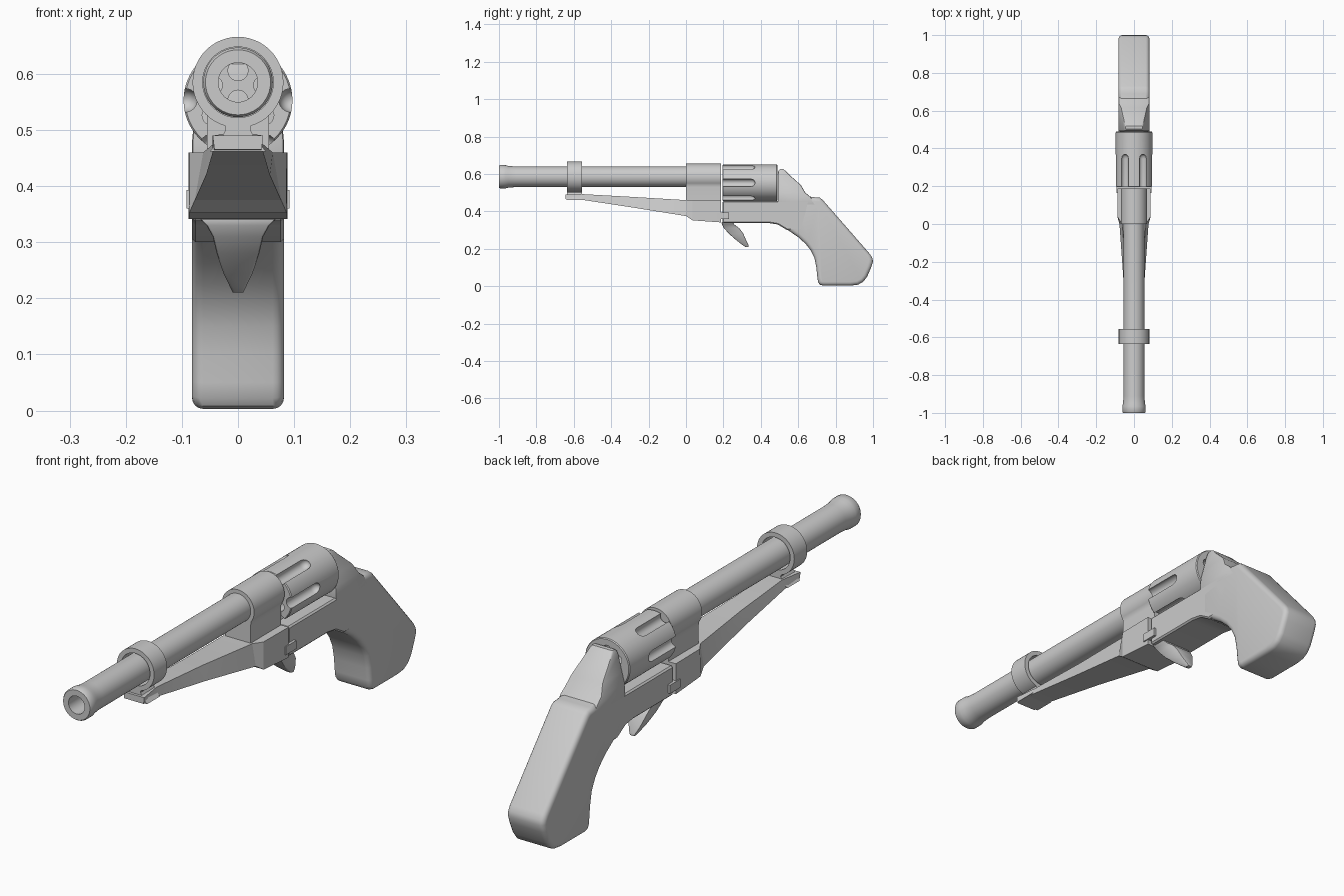
import bpy, bmesh
from math import sin, cos, pi, radians

if "Cube" in bpy.data.objects:
    bpy.data.objects.remove(bpy.data.objects["Cube"])

AX = 0.585   # barrel axis height
CY = 0.553   # cylinder axis height


def finish(name, bm, angle=35, bevel=0.0, seg=2):
    bmesh.ops.recalc_face_normals(bm, faces=bm.faces)
    me = bpy.data.meshes.new(name)
    bm.to_mesh(me)
    bm.free()
    ob = bpy.data.objects.new(name, me)
    bpy.context.collection.objects.link(ob)
    bpy.ops.object.select_all(action='DESELECT')
    bpy.context.view_layer.objects.active = ob
    ob.select_set(True)
    if bevel:
        m = ob.modifiers.new("bevel", 'BEVEL')
        m.width, m.segments = bevel, seg
        m.limit_method, m.angle_limit = 'ANGLE', radians(65)
        bpy.ops.object.modifier_apply(modifier=m.name)
    bpy.ops.object.shade_smooth_by_angle(angle=radians(angle))
    return ob


def loft(name, rings, closed=False, **kw):
    """Skin rings of points; cap the ends, or join last to first."""
    bm = bmesh.new()
    rs = [[bm.verts.new(p) for p in r] for r in rings]
    pairs = list(zip(rs, rs[1:])) + ([(rs[-1], rs[0])] if closed else [])
    for a, b in pairs:
        for i in range(len(a)):
            j = (i + 1) % len(a)
            bm.faces.new((a[i], a[j], b[j], b[i]))
    if not closed:
        bm.faces.new(rs[0])
        bm.faces.new(rs[-1])
    return finish(name, bm, **kw)


def lathe(name, prof, z=AX, x=0.0, n=48, **kw):
    """Turn (y, radius) points about an axis parallel to y."""
    rings = [[(x + r * cos(2 * pi * i / n), y, z + r * sin(2 * pi * i / n))
              for i in range(n)] for y, r in prof]
    return loft(name, rings, **kw)


def plate(name, prof, half, **kw):
    """Side profile of (y, z) points extruded across x."""
    return loft(name, [[(s * half, y, z) for y, z in prof] for s in (-1, 1)], **kw)


def along_z(name, secs, **kw):
    """Stack of rectangles: z, y0, y1, half width."""
    return loft(name, [[(-w, a, z), (w, a, z), (w, b, z), (-w, b, z)]
                       for z, a, b, w in secs], **kw)


def cut(ob, tools):
    bpy.context.view_layer.objects.active = ob
    for t in tools:
        m = ob.modifiers.new("cut", 'BOOLEAN')
        m.operation, m.solver, m.object = 'DIFFERENCE', 'EXACT', t
        bpy.ops.object.modifier_apply(modifier=m.name)
        bpy.data.objects.remove(t)
    bpy.ops.object.select_all(action='DESELECT')
    ob.select_set(True)
    bpy.ops.object.shade_smooth_by_angle(angle=radians(35))


# barrel: hollow tube with a flared muzzle
lathe("barrel", [(-1, .035), (-1, .058), (-.994, .062), (-.965, .062), (-.95, .058),
                 (-.91, .055), (.188, .055), (.188, .035)], closed=True)

# collar ring around the barrel and its flared neck
lathe("barrel_collar", [(-.635, .063), (-.635, .081), (-.555, .081), (-.555, .063)],
      closed=True)
loft("collar_neck", [[(-w, -.635, z), (w, -.635, z), (w, -.555, z), (-w, -.555, z)]
                     for z, w in ((.515, .024), (.50, .022), (.485, .03), (.462, .05))])

# arched housing at the rear of the barrel, bored through
arch = [(.07 * cos(radians(a)), AX + .07 * sin(radians(a))) for a in range(-36, 217, 7)]
arch += [(-.055, .53), (-.055, .45), (.055, .45), (.055, .53)]
housing = loft("barrel_housing", [[(x, y, z) for x, z in arch] for y in (0, .188)])
cut(housing, [lathe("bore_cutter", [(-.1, .045), (.3, .045)])])

# under-barrel arm widening into the lower block: y, z bottom, z top, half widths
arm = [(-.645, .465, .49, .042, .045), (-.55, .461, .492, .045, .032),
       (-.28, .42, .477, .057, .042), (0, .375, .46, .077, .062),
       (.035, .352, .46, .087, .086), (.188, .341, .46, .088, .088)]
loft("lower_arm", [[(-b, y, zb), (b, y, zb), (t, y, zt), (-t, y, zt)]
                   for y, zb, zt, b, t in arm], angle=20)

# side latch joining the block and the frame
along_z("latch", [(.36, .165, .23, .092), (.393, .165, .23, .092)])

# revolving cylinder with six flutes, six chambers and a pin hole
drum = lathe("cylinder", [(.195, .094), (.199, .097), (.485, .097), (.489, .094)], z=CY, n=64)
tools = [lathe("pin_cutter", [(.1, .018), (.6, .018)], z=CY, n=20)]
for k in range(6):
    a, b = k * pi / 3, (k + .5) * pi / 3
    tools.append(lathe("flute_cutter", [(.1, .021), (.345, .021), (.358, .018),
                                        (.366, .011), (.369, .003)],
                       x=.094 * cos(a), z=CY + .094 * sin(a), n=24))
    tools.append(lathe("chamber_cutter", [(.1, .018), (.6, .018)],
                       x=.053 * cos(b), z=CY + .053 * sin(b), n=20))
cut(drum, tools)

# frame below the cylinder
plate("frame", [(.195, .338), (.44, .338), (.49, .33), (.54, .30), (.62, .30), (.66, .455),
                (.195, .455)], .082, bevel=.006, seg=1)

# tapered recoil shield behind the cylinder
along_z("recoil_shield", [(.43, .491, .70, .082), (.478, .491, .665, .082),
                          (.50, .491, .638, .08), (.54, .491, .615, .069),
                          (.60, .491, .548, .054), (.618, .494, .53, .049),
                          (.626, .503, .52, .045)], bevel=.006, seg=2)

# grip with rounded long edges
plate("grip", [(.50, .328), (.545, .30), (.60, .262), (.64, .226), (.668, .19), (.687, .15),
               (.697, .10), (.702, .05), (.706, .022), (.716, .008), (.735, .003),
               (.80, .003), (.88, .003), (.92, .008), (.948, .024), (.968, .05),
               (.99, .10), (1.0, .13), (.997, .15), (.985, .17), (.85, .325),
               (.73, .462), (.715, .473), (.69, .475), (.655, .48), (.60, .45), (.50, .43)],
      .082, bevel=.02, seg=4)

# trigger tapering to its tip
along_z("trigger", [(.342, .19, .25, .068), (.33, .192, .258, .056), (.31, .203, .285, .045),
                    (.28, .23, .307, .038), (.245, .27, .322, .026), (.22, .302, .334, .014),
                    (.21, .317, .336, .009)], bevel=.004, seg=2)
